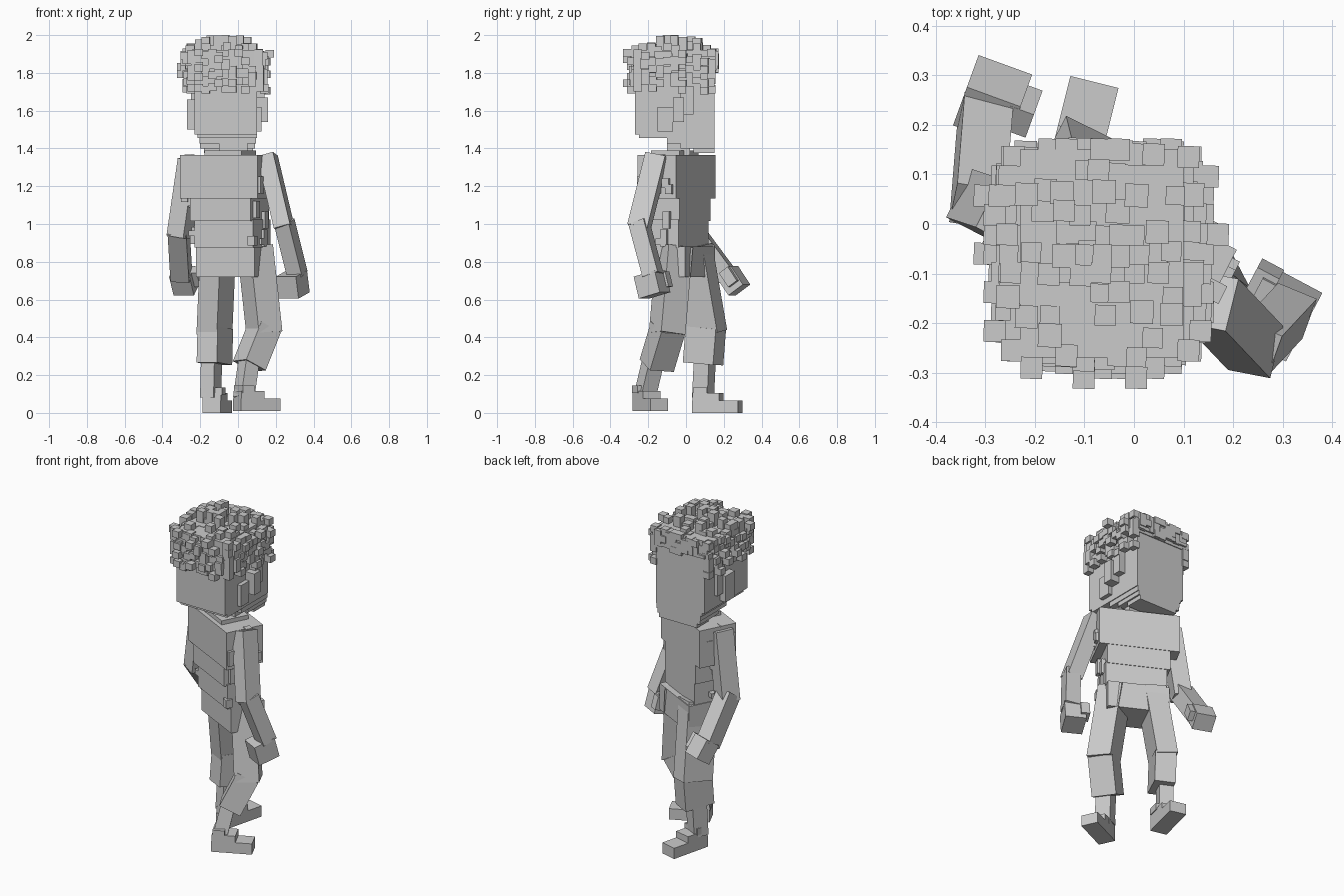
import bpy, bmesh, math, random
from mathutils import Matrix, Vector

if "Cube" in bpy.data.objects:
    bpy.data.objects.remove(bpy.data.objects["Cube"])

random.seed(7)
grey = bpy.data.materials.new("plain_grey")
grey.diffuse_color = (0.6, 0.6, 0.6, 1)
grey.use_nodes = True
grey.node_tree.nodes["Principled BSDF"].inputs["Base Color"].default_value = grey.diffuse_color
BODY = -27  # body yaw in degrees


def build(name, blocks):
    """blocks: list of (matrix, size) cuboids joined in one object"""
    bm = bmesh.new()
    for m, s in blocks:
        bmesh.ops.create_cube(bm, size=1, matrix=m @ Matrix.Diagonal((*s, 1)))
    me = bpy.data.meshes.new(name)
    bm.to_mesh(me)
    bm.free()
    me.materials.append(grey)
    ob = bpy.data.objects.new(name, me)
    bpy.context.collection.objects.link(ob)
    return ob


def at(c, yaw=0, pitch=0):
    return (Matrix.Translation(c) @ Matrix.Rotation(math.radians(yaw), 4, 'Z')
            @ Matrix.Rotation(math.radians(pitch), 4, 'X'))


def span(x0, x1, y0, y1, z0, z1):
    return (at(((x0 + x1) / 2, (y0 + y1) / 2, (z0 + z1) / 2)),
            (x1 - x0, y1 - y0, z1 - z0))


def limb(name, p, q, w, d, yaw=BODY):
    p, q = Vector(p), Vector(q)
    z = (p - q).normalized()
    a = math.radians(yaw)
    x = Vector((math.cos(a), math.sin(a), 0))
    x = (x - z * x.dot(z)).normalized()
    y = z.cross(x)
    m = Matrix((x, y, z)).transposed().to_4x4()
    m.translation = (p + q) / 2
    build(name, [(m, (w, d, (p - q).length))])


# Torso, stacked turned boxes
build("chest", [(at((-.05, -.05, 1.25), BODY), (.46, .23, .23))])
build("waist", [(at((-.045, -.05, 1.08), BODY), (.36, .22, .13))])
build("abdomen", [(at((-.03, -.05, .95), BODY), (.35, .20, .15))])
build("hips", [(at((-.02, -.02, .80), BODY), (.35, .21, .16))])

# Blocky cloth folds along both sides
folds = []
for i in range(30):
    side = random.choice((-1, 1))
    z = random.uniform(.88, 1.35)
    half = .22 if z > 1.14 else .18
    off = at((-.045, -.055, 0), BODY) @ Vector(
        (side * half, random.uniform(-.10, .08), z))
    folds.append((at(off, BODY), (.04, .04, random.choice((.03, .05, .09)))))
build("cloth_folds", folds)
build("collar", [(at((-.04, -.06, 1.375), BODY), (.22, .17, .03))])
build("neck", [span(-.10, .05, -.10, .02, 1.36, 1.48)])

# Head: flat face, underside stepping up toward the back
build("head", [span(-.23, .10, -.27, .15, 1.475, 1.92),
               span(-.215, .10, -.25, .15, 1.455, 1.475),
               span(-.205, .095, -.10, .15, 1.425, 1.455),
               span(-.20, .09, -.03, .15, 1.40, 1.425),
               span(-.18, .08, .04, .15, 1.375, 1.40)])
build("ears", [span(-.27, -.23, -.09, .0, 1.50, 1.66),
               span(-.25, -.23, -.02, .05, 1.55, 1.75),
               span(.10, .16, -.07, -.01, 1.54, 1.67),
               span(.10, .14, -.03, .04, 1.58, 1.73),
               span(.10, .125, -.15, -.07, 1.49, 1.62)])

# Hair: columns of varied height over a rounded crown
CX, CY, HX, HY, S = -.066, -.06, .185, .205, .044
hair = [span(-.25, .12, -.27, .155, 1.80, 1.89)]
n = 5
for i in range(-n, n + 1):
    for j in range(-n, n + 1):
        u, v = i / n, j / n
        if u * u + v * v > 1.7:
            continue
        dome = 1.95 - .07 * (u * u + v * v) ** 1.5 / 1.6
        top = min(2.0, dome + random.choice((-.04, -.02, 0, .02, .05)))
        if i == 0 and j == 0:
            top = 2.0
        c = (CX + u * HX + random.uniform(-.008, .008),
             CY + v * HY + random.uniform(-.006, .006), (top + 1.82) / 2)
        s = S * random.uniform(.85, 1.1)
        hair.append((at(c, -1.5), (s, s, top - 1.82)))

# Loose tufts round the four sides, shorter over the face
for k in range(6):
    z = 1.715 + k * .037
    for t in range(-n, n + 1):
        for sx, sy in ((1, 0), (-1, 0), (0, 1), (0, -1)):
            if random.random() > (.4 if k == 0 else .6):
                continue
            if sy == 1 and k < 3:
                continue
            out = random.choice((-.005, 0, .01, .015, .025))
            if abs(t) == n:
                out = -.01
            elif random.random() < .06:
                out = .045
            if sy == 1:
                out = min(out, .005)
            x = CX + (sx * (HX + .005 + out) if sx else t / n * HX * .95)
            y = CY + (sy * (HY + out) if sy else t / n * HY * .95)
            hair.append((at((x, y, z + random.uniform(-.01, .01)), -1.5),
                         (S, S, S * .9)))
build("hair", hair)

# Arms: one swung back, one reaching forward
limb("right_upper_arm", (.155, -.155, 1.36), (.245, -.25, .98), .09, .11, -14)
limb("right_forearm", (.245, -.25, 1.01), (.315, -.175, .73), .085, .09, -20)
build("right_hand", [(at((.29, -.18, .68), -28, 15), (.12, .13, .12)),
                     (at((.26, -.12, .70), -28, 15), (.05, .07, .08))])
limb("left_upper_arm", (-.25, .02, 1.34), (-.31, .04, .93), .10, .11)
limb("left_forearm", (-.315, .035, .97), (-.30, .22, .72), .10, .10, -12)
build("left_hand", [(at((-.285, .25, .70), -20, 35), (.115, .10, .12)),
                    (at((-.225, .23, .72), -20, 35), (.05, .06, .09))])

# Legs in mid stride, one turned outward
limb("right_thigh", (.09, -.06, .88), (.14, -.10, .42), .145, .14, -62)
limb("right_shin", (.14, -.095, .45), (.06, -.155, .25), .145, .13, -62)
limb("right_ankle", (.06, -.17, .29), (.03, -.22, .08), .09, .08, -62)
limb("left_thigh", (-.105, .03, .88), (-.125, .11, .42), .12, .185)
limb("left_shin", (-.12, .105, .45), (-.125, .09, .26), .12, .18)
limb("left_ankle", (-.14, .10, .29), (-.145, .09, .08), .08, .09)


# Feet: long sole, stepped heel block
def foot(name, x, y, z, yaw, length):
    m = at((x, y, z), yaw)
    T = Matrix.Translation
    build(name, [(m @ T((0, 0, .033)), (.10, length, .066)),
                 (m @ T((0, -length * .2, .08)), (.10, length * .58, .05)),
                 (m @ T((0, -length * .32, .115)), (.11, length * .3, .04))])


foot("right_foot", .10, -.19, .01, -65, .23)
foot("left_foot", -.11, .165, 0, -14, .25)
